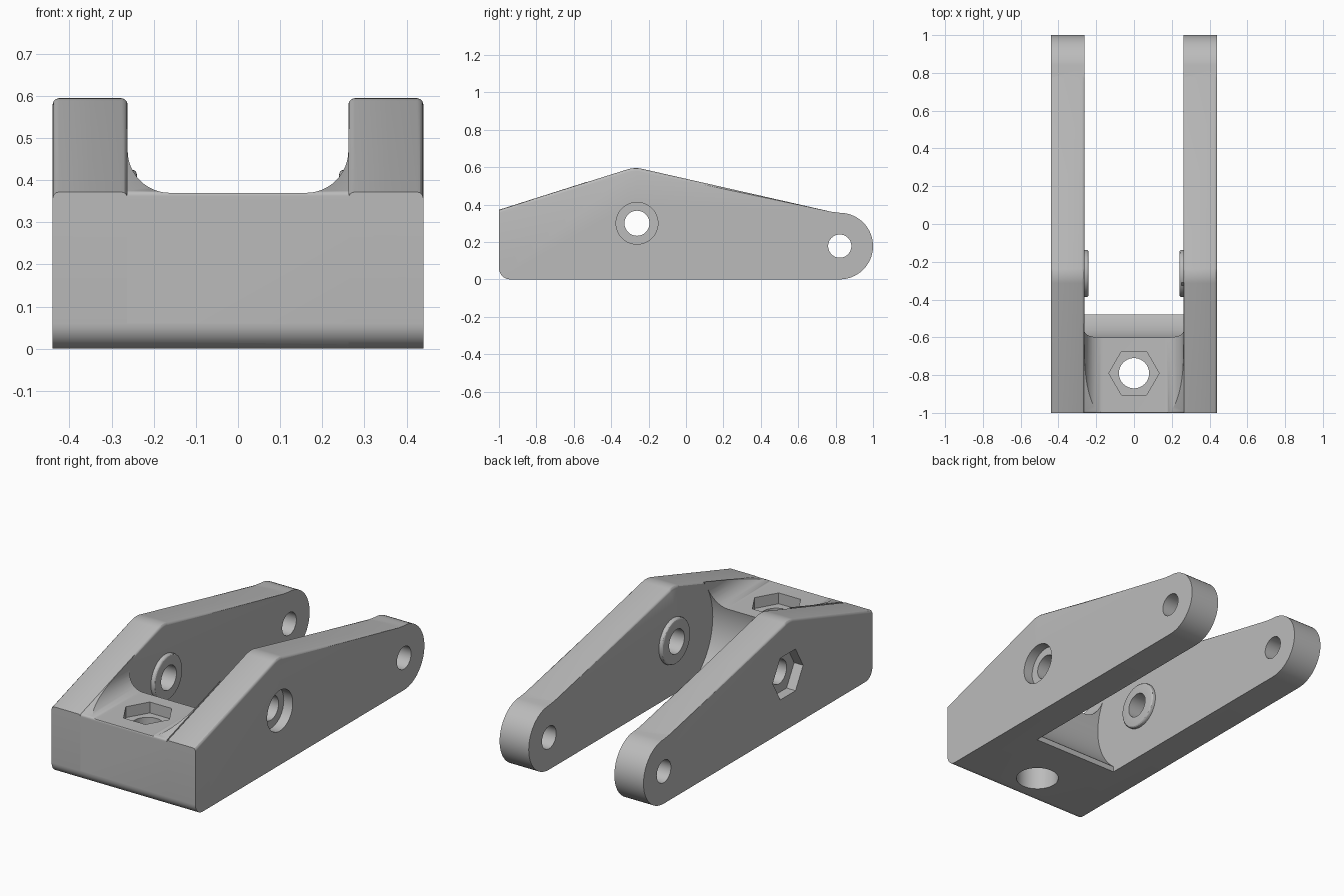
import bpy, bmesh, math
from mathutils import Vector, Matrix

if "Cube" in bpy.data.objects:
    bpy.data.objects.remove(bpy.data.objects["Cube"])

HALF_W, GAP = 0.44, 0.262           # outer half width, half gap between arms
PIVOT, EYE, BOLT_Y = (-0.262, 0.3), (0.822, 0.178), -0.79

grey = bpy.data.materials.new("light grey")
grey.diffuse_color = (0.5, 0.5, 0.5, 1)
grey.use_nodes = True
grey.node_tree.nodes["Principled BSDF"].inputs["Base Color"].default_value = grey.diffuse_color


def fillet(prev, corner, nxt, r, n=8):
    """Rounded corner as a list of points."""
    p, c, q = Vector(prev), Vector(corner), Vector(nxt)
    a, b = (p - c).normalized(), (q - c).normalized()
    half = a.angle(b) / 2
    centre = c + (a + b).normalized() * (r / math.sin(half))
    t = r / math.tan(half)
    s, e = c + a * t - centre, c + b * t - centre
    pts = []
    for i in range(n + 1):
        d = s.lerp(e, i / n)
        ang = (math.pi - 2 * half) * (i / n - 0.5)
        mid = (s + e).normalized()
        side = (e - s).normalized()
        d = mid * math.cos(ang) * r + side * math.sin(ang) * r
        pts.append(tuple(centre + d))
    return pts


def arc(c, r, a0, a1, n):
    return [(c[0] + r * math.cos(math.radians(a0 + (a1 - a0) * i / n)),
             c[1] + r * math.sin(math.radians(a0 + (a1 - a0) * i / n))) for i in range(n + 1)]


def prism(name, pts, lo, hi, axis="x"):
    """Extrude a 2D outline: (y, z) along x, (x, z) along y or (x, y) along z."""
    put = {"x": lambda p, d: (d, p[0], p[1]), "y": lambda p, d: (p[0], d, p[1]),
           "z": lambda p, d: (p[0], p[1], d)}[axis]
    bm = bmesh.new()
    a = [bm.verts.new(put(p, lo)) for p in pts]
    b = [bm.verts.new(put(p, hi)) for p in pts]
    bm.faces.new(a)
    bm.faces.new(b[::-1])
    for i in range(len(pts)):
        j = (i + 1) % len(pts)
        bm.faces.new((a[i], b[i], b[j], a[j]))
    bmesh.ops.recalc_face_normals(bm, faces=bm.faces)
    me = bpy.data.meshes.new(name)
    bm.to_mesh(me)
    bm.free()
    me.materials.append(grey)
    ob = bpy.data.objects.new(name, me)
    bpy.context.collection.objects.link(ob)
    return ob


def ring(c, r, n=48):
    return arc(c, r, 0, 360, n)[:-1]


def round_edges(ob, test, width, segments=3):
    bm = bmesh.new()
    bm.from_mesh(ob.data)
    edges = [e for e in bm.edges if test(*[v.co for v in e.verts])]
    bmesh.ops.bevel(bm, geom=edges, offset=width, segments=segments, profile=0.5, affect='EDGES')
    bm.to_mesh(ob.data)
    bm.free()


def combine(ob, tool, op):
    mod = ob.modifiers.new(op.lower(), 'BOOLEAN')
    mod.operation, mod.object, mod.solver = op, tool, 'EXACT'
    bpy.context.view_layer.objects.active = ob
    bpy.ops.object.modifier_apply(modifier=mod.name)
    bpy.data.objects.remove(tool)


# Side outline shared by both arms
front = fillet((0, 0), (-1, 0), (-1, 0.37), 0.06)
peak = fillet((-1, 0.37), (-0.275, 0.6), (0.775, 0.362), 0.15)
outline = front + [(-1, 0.372)] + peak + [(0.775, 0.362)] + arc(EYE, 0.178, 90, -90, 28)

# Bridge joining the arms, with a filleted trough on top and a round clearance behind
bridge = prism("bracket", front + fillet((-1, 0), (-1, 0.372), (-0.48, 0.537), 0.012, 4)
               + [(-0.48, 0.537), (-0.48, 0)], -GAP - 0.002, GAP + 0.002)
trough = [(-GAP, 0.8)] + fillet((-GAP, 0.8), (-GAP, 0.37), (GAP, 0.37), 0.1, 12) \
    + fillet((-GAP, 0.37), (GAP, 0.37), (GAP, 0.8), 0.1, 12) + [(GAP, 0.8)]
combine(bridge, prism("trough_cutter", trough, -1.2, -0.3, "y"), 'DIFFERENCE')
combine(bridge, prism("clearance_cutter", ring(PIVOT, 0.346, 96), -0.4, 0.4), 'DIFFERENCE')

# Two arms with rounded top edges, each with a pivot boss on its inner face
for s in (-1, 1):
    lo, hi = sorted((s * GAP, s * HALF_W))
    arm = prism("arm", outline, lo, hi)
    round_edges(arm, lambda a, b: abs(a.x - b.x) < 1e-5 and min(a.z, b.z) > 0.36
                and max(a.y, b.y) < 0.8, 0.015)
    combine(bridge, arm, 'UNION')
    lo, hi = sorted((s * 0.24, s * 0.3))
    boss = prism("boss", ring(PIVOT, 0.125), lo, hi)
    round_edges(boss, lambda a, b: abs(abs(a.x) - 0.24) < 1e-5 and abs(a.x - b.x) < 1e-5, 0.012)
    combine(bridge, boss, 'UNION')

# Pivot hole, head recess on the right, nut pocket on the left, eye holes at the back
HEX = 0.133
for tool in (
    prism("pivot_hole", ring(PIVOT, 0.067), -0.6, 0.6),
    prism("head_recess", ring(PIVOT, 0.112), HALF_W - 0.055, 0.6),
    prism("side_nut_pocket", ring(PIVOT, HEX, 6), -0.6, -HALF_W + 0.055),
    prism("eye_hole", ring(EYE, 0.062), -0.6, 0.6),
    # Upright bolt hole with nut pocket above and head recess below
    prism("bolt_hole", ring((0, BOLT_Y), 0.08), -0.1, 0.6, "z"),
    prism("top_nut_pocket", ring((0, BOLT_Y), HEX, 6), 0.31, 0.6, "z"),
    prism("bottom_recess", ring((0, BOLT_Y), 0.11), -0.1, 0.2, "z"),
):
    combine(bridge, tool, 'DIFFERENCE')

# Smooth curved faces, sharp edges kept
bpy.ops.object.select_all(action='DESELECT')
bridge.select_set(True)
bpy.context.view_layer.objects.active = bridge
bpy.ops.object.shade_smooth_by_angle(angle=math.radians(30))
